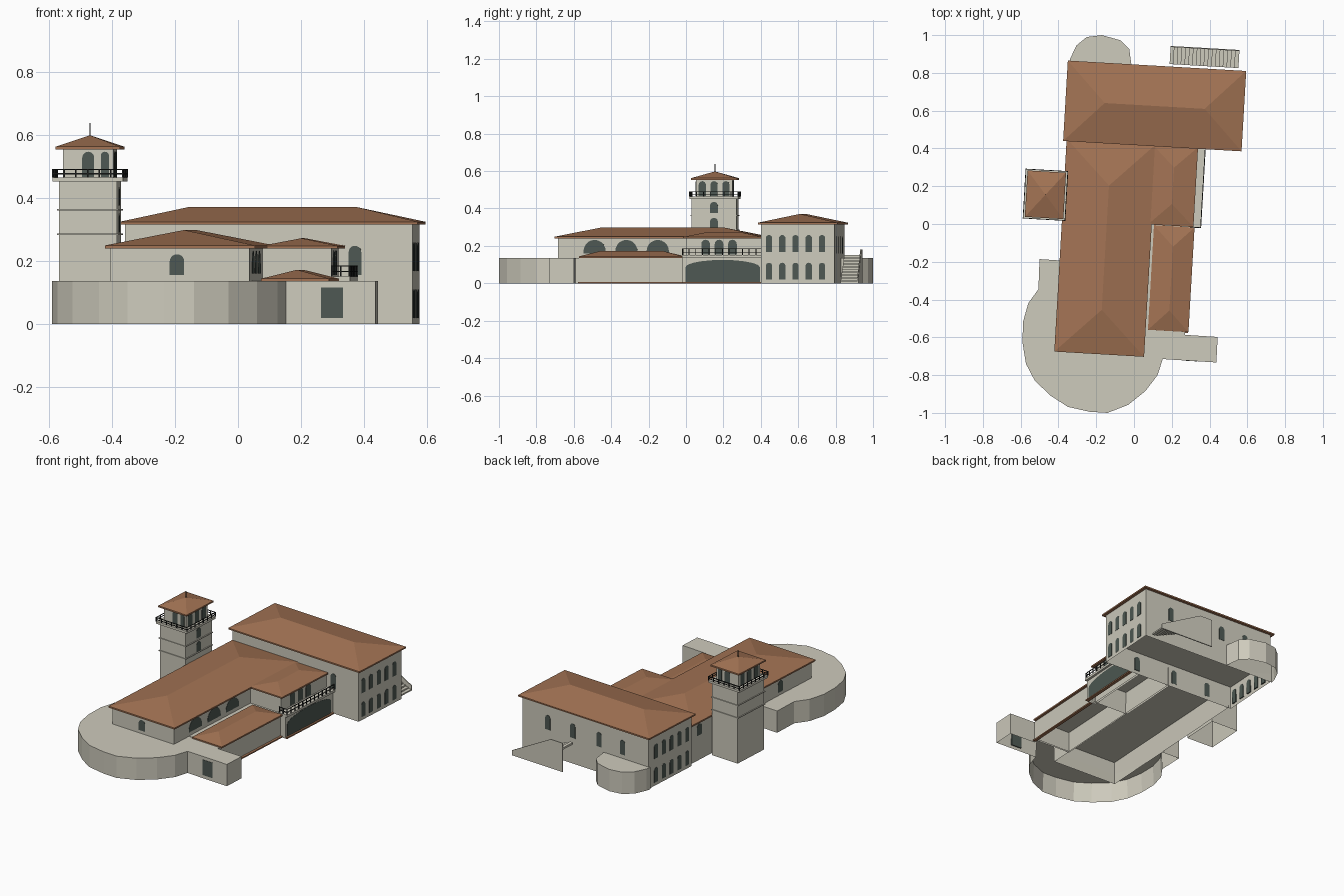
import bpy, bmesh, math
from mathutils import Vector

if "Cube" in bpy.data.objects:
    bpy.data.objects.remove(bpy.data.objects["Cube"])

YAW = math.radians(-3.33)      # whole building is turned slightly on its plot


def material(name, rgb):
    m = bpy.data.materials.new(name)
    m.diffuse_color = (*rgb, 1)
    m.use_nodes = True
    m.node_tree.nodes["Principled BSDF"].inputs["Base Color"].default_value = m.diffuse_color
    return m


STUCCO = material("pale_stucco", (0.615, 0.595, 0.505))
TILE = material("terracotta_tile", (0.365, 0.172, 0.088))
GLASS = material("dark_glass", (0.075, 0.098, 0.085))
IRON = material("black_iron", (0.015, 0.017, 0.016))


def finish(bm, name, mat, turned=True):
    bmesh.ops.remove_doubles(bm, verts=bm.verts, dist=1e-5)
    bmesh.ops.recalc_face_normals(bm, faces=bm.faces)
    me = bpy.data.meshes.new(name)
    bm.to_mesh(me)
    bm.free()
    me.materials.append(mat)
    ob = bpy.data.objects.new(name, me)
    bpy.context.collection.objects.link(ob)
    if turned:
        ob.rotation_euler.z = YAW
        ob.location.x = 0.004
    return ob


def sweep(bm, pts, offset):
    """Closed solid from a planar outline pushed along offset; returns the first cap."""
    a = [bm.verts.new(p) for p in pts]
    b = [bm.verts.new(Vector(p) + Vector(offset)) for p in pts]
    cap = bm.faces.new(a)
    bm.faces.new(b[::-1])
    for i in range(len(a)):
        j = (i + 1) % len(a)
        bm.faces.new((a[i], a[j], b[j], b[i]))
    return cap


def box(bm, u0, u1, v0, v1, z0, z1):
    sweep(bm, [(u0, v0, z0), (u1, v0, z0), (u1, v1, z0), (u0, v1, z0)], (0, 0, z1 - z0))


def rect(u0, u1, v0, v1):
    return [(u0, v0), (u1, v0), (u1, v1), (u0, v1)]


def shell(name, outline, h, turned=True, ceiling=None, wall=0.006):
    """Walls with a flat top, hollow and open underneath up to the ceiling."""
    bm = bmesh.new()
    base = sweep(bm, [(x, y, 0) for x, y in outline], (0, 0, h))
    bmesh.ops.recalc_face_normals(bm, faces=bm.faces)
    bmesh.ops.inset_region(bm, faces=[base], thickness=wall, use_even_offset=True)
    for v in base.verts:
        v.co.z = ceiling or h - 0.01
    return finish(bm, name, STUCCO, turned)


def hip_roof(name, u0, u1, v0, v1, z0, z1, inset, along_u=False, fascia=0.009):
    bm = bmesh.new()
    low = [bm.verts.new((u, v, z0)) for u, v in rect(u0, u1, v0, v1)]
    a, b, c, d = [bm.verts.new((u, v, z0 + fascia)) for u, v in rect(u0, u1, v0, v1)]
    up = [a, b, c, d]
    bm.faces.new(low[::-1])
    for i in range(4):
        j = (i + 1) % 4
        bm.faces.new((low[i], low[j], up[j], up[i]))
    um, vm = (u0 + u1) / 2, (v0 + v1) / 2
    if along_u:
        p, q = bm.verts.new((u0 + inset, vm, z1)), bm.verts.new((u1 - inset, vm, z1))
        faces = ((d, a, p), (b, c, q), (a, b, q, p), (c, d, p, q))
    else:
        p, q = bm.verts.new((um, v0 + inset, z1)), bm.verts.new((um, v1 - inset, z1))
        faces = ((a, b, p), (c, d, q), (b, c, q, p), (d, a, p, q))
    for f in faces:
        bm.faces.new(f)
    return finish(bm, name, TILE)


def windows(name, side, wall, centres, z0, w, h, rise=None):
    """Row of thin arched panes let into a wall; rise is the arch height (0 = square)."""
    rise = w / 2 if rise is None else rise
    bm = bmesh.new()
    sgn = 1 if side[0] == "+" else -1
    for c in centres:
        prof = [(c - w / 2, z0), (c + w / 2, z0)]
        n = 10 if rise else 1
        for i in range(n + 1):
            t = math.pi * i / n
            prof.append((c + w / 2 * math.cos(t), z0 + h - rise + rise * math.sin(t)))
        s = wall + sgn * 0.0015
        if side[1] == "u":
            sweep(bm, [(s, a, z) for a, z in prof], (-sgn * 0.009, 0, 0))
        else:
            sweep(bm, [(a, s, z) for a, z in prof], (0, -sgn * 0.009, 0))
    return finish(bm, name, GLASS)


def railing(name, path, z, h, step):
    bm = bmesh.new()
    r = 0.0018
    for (ua, va), (ub, vb) in zip(path, path[1:]):
        for k in (0.5, 1.0):
            box(bm, min(ua, ub) - r, max(ua, ub) + r, min(va, vb) - r, max(va, vb) + r,
                z + h * k - 0.0035, z + h * k)
        n = max(1, round(math.hypot(ub - ua, vb - va) / step))
        for i in range(n + 1):
            u, v = ua + (ub - ua) * i / n, va + (vb - va) * i / n
            box(bm, u - 0.0022, u + 0.0022, v - 0.0022, v + 0.0022, z, z + h)
    return finish(bm, name, IRON)


# rear wing: two storeys with a hipped roof
shell("rear_wing_walls", rect(-0.388, 0.524, 0.433, 0.826), 0.318, ceiling=0.14)
hip_roof("rear_wing_roof", -0.404, 0.542, 0.417, 0.843, 0.315, 0.371, 0.208, True)
cols = [0.475 + 0.071 * i for i in range(5)]
for side, wall, label in (("+u", 0.524, "right"), ("-u", -0.388, "left")):
    for z, row in ((0.02, "lower"), (0.168, "upper")):
        windows(f"rear_wing_{label}_{row}_windows", side, wall, cols, z, 0.034, 0.09)
windows("rear_wing_back_windows", "+v", 0.826, (0.34, 0.16, -0.03, -0.2), 0.16, 0.036, 0.09)
windows("rear_wing_front_window", "-v", 0.433, (0.342,), 0.155, 0.04, 0.093)
windows("rear_wing_inner_windows", "-v", 0.433, (0.30, 0.03, -0.21), 0.02, 0.036, 0.09)

# main hall
shell("main_hall_walls", rect(-0.37, 0.072, -0.682, 0.44), 0.243, ceiling=0.14)
hip_roof("main_hall_roof", -0.386, 0.09, -0.699, 0.43, 0.240, 0.298, 0.235)
windows("main_hall_lunettes", "+u", 0.072, (-0.485, -0.315, -0.147), 0.16, 0.12, 0.072, 0.062)
windows("main_hall_front_window", "-v", -0.682, (-0.158,), 0.155, 0.046, 0.066)
windows("main_hall_left_windows", "-u", -0.37, (-0.40, 0.34), 0.155, 0.046, 0.07)

# upper gallery with its balcony over an arched porch
shell("gallery_walls", rect(0.06, 0.292, 0.018, 0.436), 0.242, ceiling=0.14)
hip_roof("gallery_roof", 0.07, 0.311, 0.002, 0.425, 0.239, 0.272, 0.115)
windows("gallery_windows", "+u", 0.292, (0.122, 0.194, 0.266), 0.155, 0.046, 0.078)
shell("porch_walls", rect(0.28, 0.338, 0.0, 0.436), 0.137)
windows("porch_arch", "+u", 0.338, (0.216,), 0.008, 0.40, 0.117, 0.04)
bm = bmesh.new()
box(bm, 0.285, 0.352, -0.002, 0.434, 0.136, 0.15)
finish(bm, "balcony_deck", STUCCO)
railing("balcony_railing", [(0.294, 0.001), (0.349, 0.001), (0.349, 0.43)], 0.15, 0.036, 0.035)

# low side range and its ground sill
shell("side_range_walls", rect(0.066, 0.302, -0.545, 0.02), 0.138)
hip_roof("side_range_roof", 0.102, 0.317, -0.555, 0.0, 0.135, 0.172, 0.108)
bm = bmesh.new()
box(bm, 0.298, 0.316, -0.56, 0.0, 0, 0.008)
box(bm, 0.33, 0.35, 0.0, 0.43, 0, 0.008)
finish(bm, "ground_sill", TILE)

# front terrace with rounded end and small annex, wrapped around the hall
shell("front_terrace", [
    (-0.38, -0.194), (-0.50, -0.186), (-0.506, -0.345), (-0.56, -0.42), (-0.588, -0.52),
    (-0.59, -0.63), (-0.572, -0.74), (-0.525, -0.83), (-0.44, -0.91), (-0.35, -0.968),
    (-0.235, -0.994), (-0.14, -1.0), (-0.03, -0.957), (0.06, -0.885), (0.125, -0.80),
    (0.152, -0.715), (0.436, -0.733), (0.443, -0.598), (0.27, -0.587), (0.272, -0.55),
    (0.042, -0.54), (0.034, -0.682), (-0.402, -0.657)], 0.136, False)
windows("annex_window", "-v", -0.7055, (0.335,), 0.02, 0.07, 0.096, 0)

# rounded terrace at the back
shell("rear_terrace", [
    (-0.345, 0.845), (-0.338, 0.875), (-0.305, 0.945), (-0.25, 0.99), (-0.17, 1.0),
    (-0.07, 0.972), (-0.025, 0.925), (-0.012, 0.83)], 0.136, False)

# outside stair along the back wall
bm = bmesh.new()
N, U0, U1 = 18, 0.135, 0.50
for i in range(N):
    ua, z = U1 - (U1 - U0) * i / N, 0.15 * (i + 1) / N
    box(bm, ua - (U1 - U0) / N, ua, 0.856, 0.948, max(0, z - 0.012), z)
finish(bm, "stair_steps", STUCCO)
bm = bmesh.new()
sweep(bm, [(u, 0.946, z) for u, z in ((0.135, 0), (0.5, 0), (0.5, 0.03), (0.22, 0.18), (0.135, 0.18))],
      (0, 0.006, 0))
finish(bm, "stair_parapet", STUCCO)

# tower
TU, TV = -0.481, 0.127


def around(hu, hv):
    return TU - hu, TU + hu, TV - hv, TV + hv


shell("tower_shaft", rect(*around(0.092, 0.121)), 0.455)
bm = bmesh.new()
for z in (0.282, 0.36):
    box(bm, *around(0.097, 0.126), z, z + 0.005)
box(bm, *around(0.112, 0.131), 0.451, 0.465)
finish(bm, "tower_bands_and_deck", STUCCO)
bm = bmesh.new()
box(bm, *around(0.08, 0.098), 0.46, 0.558)
finish(bm, "tower_lantern", STUCCO)
u0, u1, v0, v1 = around(0.111, 0.13)
railing("tower_railing", rect(u0, u1, v0, v1) + [(u0, v0)], 0.465, 0.026, 0.036)
hip_roof("tower_roof", *around(0.102, 0.123), 0.553, 0.598, 0.123)
bm = bmesh.new()
box(bm, *around(0.002, 0.002), 0.59, 0.637)
finish(bm, "tower_spike", IRON)
for sgn, n in ((1, "right"), (-1, "left")):
    s = "+" if sgn > 0 else "-"
    windows(f"lantern_{n}_windows", s + "u", TU + sgn * 0.08,
            (TV - 0.063, TV, TV + 0.063), 0.466, 0.038, 0.08)
for s, n, v in (("-", "front", TV - 0.098), ("+", "back", TV + 0.098)):
    windows(f"lantern_{n}_windows", s + "v", v, (TU,), 0.466, 0.038, 0.08)
    windows(f"lantern_{n}_narrow_window", s + "v", v, (TU + 0.053,), 0.466, 0.026, 0.08)
for z, n in ((0.29, "lower"), (0.375, "upper")):
    windows(f"tower_{n}_window", "+u", TU + 0.092, (TV,), z, 0.042, 0.06)
